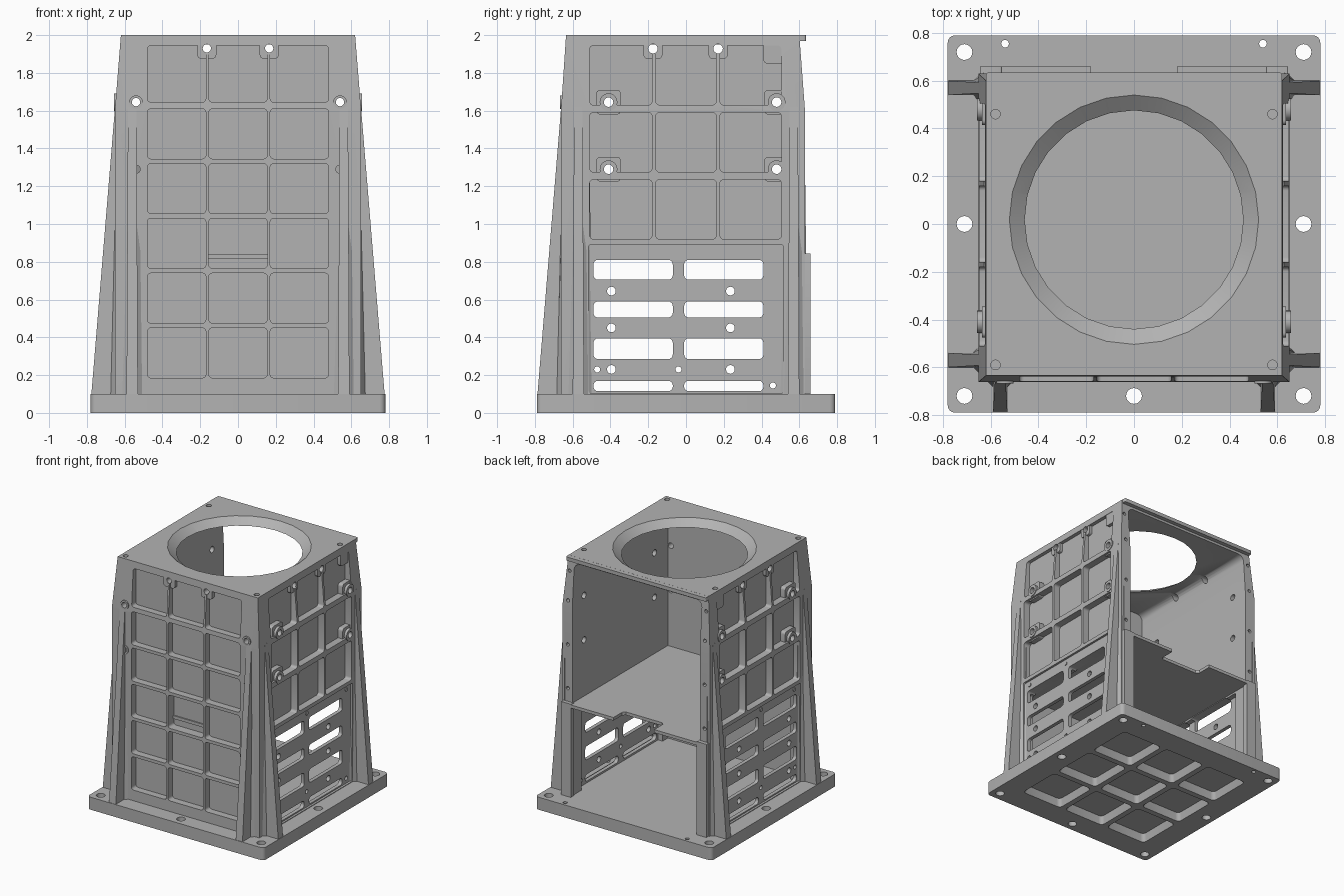
import bpy, bmesh, math

cube = bpy.data.objects.get("Cube")
if cube:
    bpy.data.objects.remove(cube, do_unlink=True)

metal = bpy.data.materials.new("cast grey metal")
metal.use_nodes = True
GREY = (0.45, 0.45, 0.45, 1)
metal.diffuse_color = GREY
metal.node_tree.nodes["Principled BSDF"].inputs["Base Color"].default_value = GREY


def rect(u0, u1, v0, v1, r=0.02, seg=4):
    """Rounded rectangle outline."""
    corners = ((u1 - r, v1 - r), (u0 + r, v1 - r), (u0 + r, v0 + r), (u1 - r, v0 + r))
    return [(cu + r * math.cos(a), cv + r * math.sin(a))
            for q, (cu, cv) in enumerate(corners)
            for a in [(q + i / seg) * math.pi / 2 for i in range(seg + 1)]]


def disc(u, v, r, n=20):
    return [(u + r * math.cos(2 * math.pi * i / n), v + r * math.sin(2 * math.pi * i / n)) for i in range(n)]


def place(axis, u, v, d):
    return {"x": (d, u, v), "y": (u, d, v), "z": (u, v, d)}[axis]


def loft(bm, low, high):
    """Closed solid between two matching 3D outlines."""
    a = [bm.verts.new(p) for p in low]
    b = [bm.verts.new(p) for p in high]
    n = len(a)
    faces = [bm.faces.new(a), bm.faces.new(b)]
    faces += [bm.faces.new((a[i], a[(i + 1) % n], b[(i + 1) % n], b[i])) for i in range(n)]
    bmesh.ops.recalc_face_normals(bm, faces=faces)


def prism(bm, outline, axis, d0, d1):
    loft(bm, [place(axis, u, v, d0) for u, v in outline], [place(axis, u, v, d1) for u, v in outline])


def make(name, bm):
    mesh = bpy.data.meshes.new(name)
    bm.to_mesh(mesh)
    bm.free()
    mesh.materials.append(metal)
    ob = bpy.data.objects.new(name, mesh)
    bpy.context.collection.objects.link(ob)
    return ob


def solid(name, *prisms):
    bm = bmesh.new()
    for p in prisms:
        prism(bm, *p)
    return make(name, bm)


def boolean(target, tool, operation="DIFFERENCE", overlap=False):
    tool.hide_render = True
    mod = target.modifiers.new("cut", "BOOLEAN")
    mod.operation, mod.object, mod.solver = operation, tool, "EXACT"
    mod.use_self = overlap
    bpy.context.view_layer.objects.active = target
    bpy.ops.object.modifier_apply(modifier=mod.name)
    bpy.data.objects.remove(tool, do_unlink=True)


SIDES = (-1, 1)

# Base plate with bolt holes and nine underside pockets
base = solid("base_plate", (rect(-0.78, 0.78, -0.79, 0.79, 0.03), "z", 0, 0.1))
bolts = [(s * 0.71, y, 0.033) for s in SIDES for y in (-0.72, 0, 0.72)]
bolts += [(0, -0.72, 0.033)] + [(s * 0.54, 0.755, 0.016) for s in SIDES]
boolean(base, solid("bolt_cutter", *[(disc(*b), "z", -0.1, 0.2) for b in bolts]))
bm = bmesh.new()
for i in (-1, 0, 1):
    for j in (-1, 0, 1):
        cx, cy = i * 0.41, j * 0.41
        loft(bm, [place("z", u, v, -0.01) for u, v in rect(cx - 0.185, cx + 0.185, cy - 0.185, cy + 0.185, 0.03)],
             [place("z", u, v, 0.06) for u, v in rect(cx - 0.165, cx + 0.165, cy - 0.165, cy + 0.165, 0.03)])
boolean(base, make("underside_cutter", bm))

# Housing: straight block, tapering near the top
bm = bmesh.new()
rings = [(0.652, -0.662, 0.63, 0.08), (0.652, -0.662, 0.63, 1.6), (0.62, -0.635, 0.6, 2.0)]
loops = [[bm.verts.new(p) for p in ((-x, y0, z), (x, y0, z), (x, y1, z), (-x, y1, z))] for x, y0, y1, z in rings]
bm.faces.new(loops[0])
bm.faces.new(loops[-1])
for a, b in zip(loops, loops[1:]):
    for i in range(4):
        bm.faces.new((a[i], a[(i + 1) % 4], b[(i + 1) % 4], b[i]))
bmesh.ops.recalc_face_normals(bm, faces=bm.faces)
body = make("housing", bm)

# Weight-saving pockets on the front and both sides
bm = bmesh.new()
columns = ((-0.48, -0.17), (-0.155, 0.155), (0.17, 0.48))
for c, (x0, x1) in enumerate(columns):
    for r, (z0, z1) in enumerate(((0.185, 0.45), (0.475, 0.74), (0.765, 1.03),
                                  (1.055, 1.32), (1.345, 1.61), (1.645, 1.945))):
        floor = -0.59 if (c, r) == (1, 2) else -0.605
        prism(bm, rect(x0, x1, z0, z1), "y", -0.8, floor)
for s in SIDES:
    for y0, y1 in ((-0.51, -0.18), (-0.16, 0.16), (0.18, 0.505)):
        for z0, z1 in ((0.92, 1.235), (1.275, 1.59), (1.63, 1.945)):
            prism(bm, rect(y0, y1, z0, z1), "x", s * 0.8, s * 0.595)
    prism(bm, rect(-0.515, 0.515, 0.105, 0.89, 0.01), "x", s * 0.8, s * 0.635)
boolean(body, make("pocket_cutter", bm))

# Bosses that carry the screw holes
bm = bmesh.new()
front_holes = [(s * x, z) for s in SIDES for x, z in ((0.165, 1.93), (0.54, 1.645), (0.54, 1.29))]
side_holes = [(y, z) for y in (-0.41, 0.48) for z in (1.645, 1.29)]
for x, z in front_holes:
    if z > 1.9:
        prism(bm, rect(x - 0.05, x + 0.05, 1.875, 1.965), "y", -0.634, -0.57)
    else:
        prism(bm, disc(x, z, 0.036), "y", -0.667, -0.57)
for s in SIDES:
    for y in (-0.175, 0.17):
        prism(bm, rect(y - 0.05, y + 0.05, 1.875, 1.965), "x", s * 0.62, s * 0.55)
    prism(bm, rect(0.41, 0.53, 1.85, 1.96), "x", s * 0.621, s * 0.55)
    for y, z in side_holes:
        prism(bm, rect(y - 0.065, y + 0.065, z - 0.065, z + 0.065), "x", s * 0.636, s * 0.55)
boolean(body, make("boss_tool", bm), "UNION")
bm = bmesh.new()
for s in SIDES:
    for y, z in side_holes:
        prism(bm, disc(y, z, 0.047), "x", s * 0.657, s * 0.57)
boolean(body, make("collar_tool", bm), "UNION")

# Inner cavity, open at the back, and thinned louvre panels
boolean(body, solid("cavity_cutter", (rect(-0.565, 0.565, 0.03, 1.95, 0.05), "y", -0.578, 0.9)))
boolean(body, solid("panel_cutter", *[(rect(-0.512, 0.512, 0.06, 0.8, 0.01), "x", s * 0.5, s * 0.605)
                                      for s in SIDES]))

# Ventilation slots and through holes
bm = bmesh.new()
for z0, z1 in ((0.115, 0.17), (0.285, 0.395), (0.505, 0.59), (0.705, 0.81)):
    for y0, y1 in ((-0.49, -0.07), (-0.01, 0.41)):
        prism(bm, rect(y0, y1, z0, z1, 0.024), "x", -0.9, 0.9)
for y in (-0.395, 0.235):
    for z in (0.23, 0.45, 0.645):
        prism(bm, disc(y, z, 0.023), "x", -0.9, 0.9)
for y, z in ((-0.47, 0.23), (-0.04, 0.23), (0.46, 0.145)):
    prism(bm, disc(y, z, 0.016), "x", -0.9, 0.9)
boolean(body, make("vent_cutter", bm))
bm = bmesh.new()
for y, z in side_holes + [(-0.175, 1.928), (0.17, 1.928)]:
    for s in SIDES:
        prism(bm, disc(y, z, 0.025), "x", s * 0.5, s * 0.9)
for x, z in front_holes:
    prism(bm, disc(x, z, 0.022), "y", -0.9, -0.5)
for s in SIDES:
    for z in (0.95, 1.3, 1.65, 1.88):
        prism(bm, disc(s * 0.605, z, 0.014, 12), "y", 0.56, 0.8)
boolean(body, make("hole_cutter", bm))

# Rear lip of the roof
lip = solid("roof_lip", (rect(-0.619, 0.619, 0.55, 0.635, 0.01), "z", 1.97, 1.9995))

# Conical round opening and screw holes in the roof
for part in (body, lip):
    bm = bmesh.new()
    loft(bm, [place("z", u, v, 1.94) for u, v in disc(0, 0.018, 0.445, 28)],
         [place("z", u, v, 2.01) for u, v in disc(0, 0.018, 0.535, 28)])
    for s in SIDES:
        for y in (-0.59, 0.46):
            prism(bm, disc(s * 0.58, y, 0.02), "z", 1.93, 2.1)
    boolean(part, make("roof_cutter", bm))

# Tapered corner gussets: two at the front, two on each side
section = ((-0.075, 0), (-0.03, 0.3), (-0.03, 1), (0.03, 1), (0.03, 0.3), (0.075, 0))
bm = bmesh.new()


def gusset(axis, side, centre, root, foot, tip):
    def ring(z, end, width):
        pts = [(centre + t * width, side * (root + k * (end - root))) for t, k in section]
        return [(r, t, z) if axis == "x" else (t, r, z) for t, r in pts]
    loft(bm, ring(0.09, foot, 1), ring(1.62, tip, 0.75))


for s in SIDES:
    gusset("y", -1, s * 0.56, 0.64, 0.787, 0.661)
    for y in (-0.57, 0.57):
        gusset("x", s, y, 0.63, 0.777, 0.651)
gussets = make("corner_gussets", bm)

# Inner shelf with a notched rear edge
notch = [(-0.64, 0.66), (-0.64, 0.632), (-0.58, 0.628), (-0.58, -0.6)]
half = [(-0.16, 0.53), (-0.18, 0.55), (-0.18, 0.66)] + notch
shelf = solid("shelf", (half + [(-x, y) for x, y in reversed(half)], "z", 0.815, 0.84))

# Rear mounting strips below the shelf
strips = solid("rear_strips", *[(rect(s * 0.6 - 0.045, s * 0.6 + 0.045, 0.1, 0.845, 0.005), "y", 0.62, 0.66)
                                for s in SIDES])

# Screw heads along the top of the louvre panels
screws = solid("panel_screws", *[(disc(y, 0.855, 0.016, 12), "x", s * 0.62, s * 0.641)
                                 for s in SIDES for y in (-0.46, -0.04, 0.46)])

for ob in (base, body, lip, gussets, shelf, strips, screws):
    bpy.ops.object.select_all(action="DESELECT")
    ob.select_set(True)
    bpy.context.view_layer.objects.active = ob
    bpy.ops.object.shade_smooth_by_angle(angle=math.radians(30))
